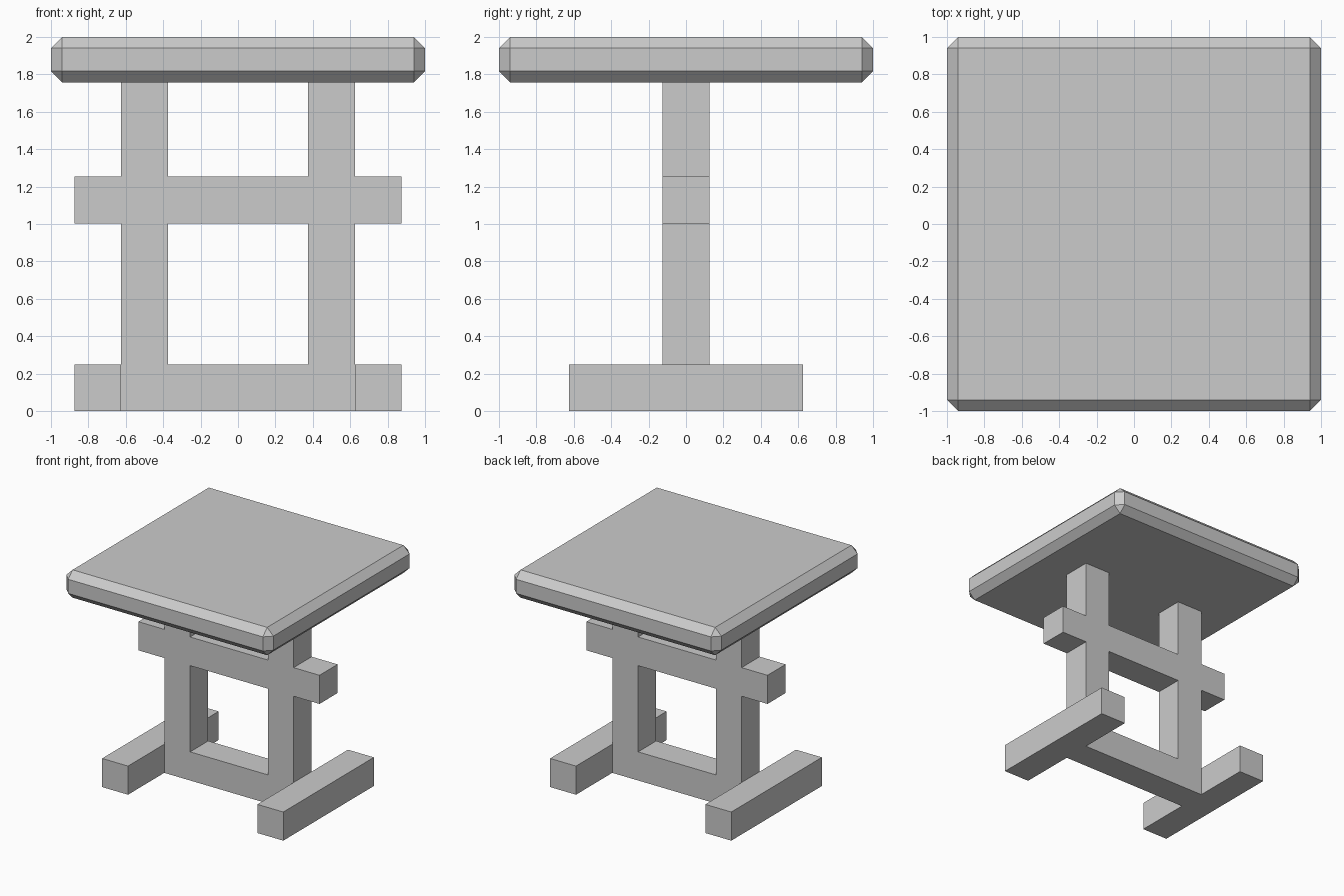
import bpy, bmesh
from mathutils import Vector

if "Cube" in bpy.data.objects:
    bpy.data.objects.remove(bpy.data.objects["Cube"])

def finish(bm, name):
    bmesh.ops.recalc_face_normals(bm, faces=bm.faces)
    mesh = bpy.data.meshes.new(name)
    bm.to_mesh(mesh)
    bm.free()
    obj = bpy.data.objects.new(name, mesh)
    bpy.context.collection.objects.link(obj)
    return obj

# Table top: square slab with every edge chamfered
TOP, UNDER, CHAMFER = 2.0, 1.757, 0.06
bm = bmesh.new()
bmesh.ops.create_cube(bm, size=1)
bmesh.ops.scale(bm, vec=(2, 2, TOP - UNDER), verts=bm.verts)
bmesh.ops.translate(bm, vec=(0, 0, (TOP + UNDER) / 2), verts=bm.verts)
bmesh.ops.bevel(bm, geom=bm.edges[:], offset=CHAMFER, segments=1,
                profile=0.5, affect='EDGES')
finish(bm, "table_top")

# Trestle frame: posts and rails laid out on a grid, then given depth
xs = [-0.875, -0.625, -0.375, 0.375, 0.625, 0.875]
zs = [0, 0.25, 1.003, 1.253, UNDER]
rows = ["#####", ".#.#.", "#####", ".#.#."]    # listed from the floor up
HALF, FOOT = 0.125, 0.625
bm = bmesh.new()
for r, row in enumerate(rows):
    for c, cell in enumerate(row):
        if cell == "#":
            corners = [(c, r), (c + 1, r), (c + 1, r + 1), (c, r + 1)]
            bm.faces.new([bm.verts.new((xs[i], -HALF, zs[j])) for i, j in corners])
bmesh.ops.remove_doubles(bm, verts=bm.verts, dist=1e-4)
ext = bmesh.ops.extrude_face_region(bm, geom=bm.faces[:], use_keep_orig=True)
bmesh.ops.translate(bm, vec=(0, 2 * HALF, 0),
                    verts=[g for g in ext["geom"] if isinstance(g, bmesh.types.BMVert)])
bmesh.ops.recalc_face_normals(bm, faces=bm.faces)

# Feet: the outer floor blocks pulled out to the front and back
ends = []
for f in bm.faces:
    m = f.calc_center_median()
    if abs(f.normal.y) > 0.9 and m.z < 0.25 and abs(m.x) > 0.7:
        ends.append((f, Vector((0, (FOOT - HALF) * (1 if m.y > 0 else -1), 0))))
for face, move in ends:
    new = bmesh.ops.extrude_discrete_faces(bm, faces=[face])["faces"][0]
    bmesh.ops.translate(bm, vec=move, verts=new.verts[:])
finish(bm, "trestle_frame")
